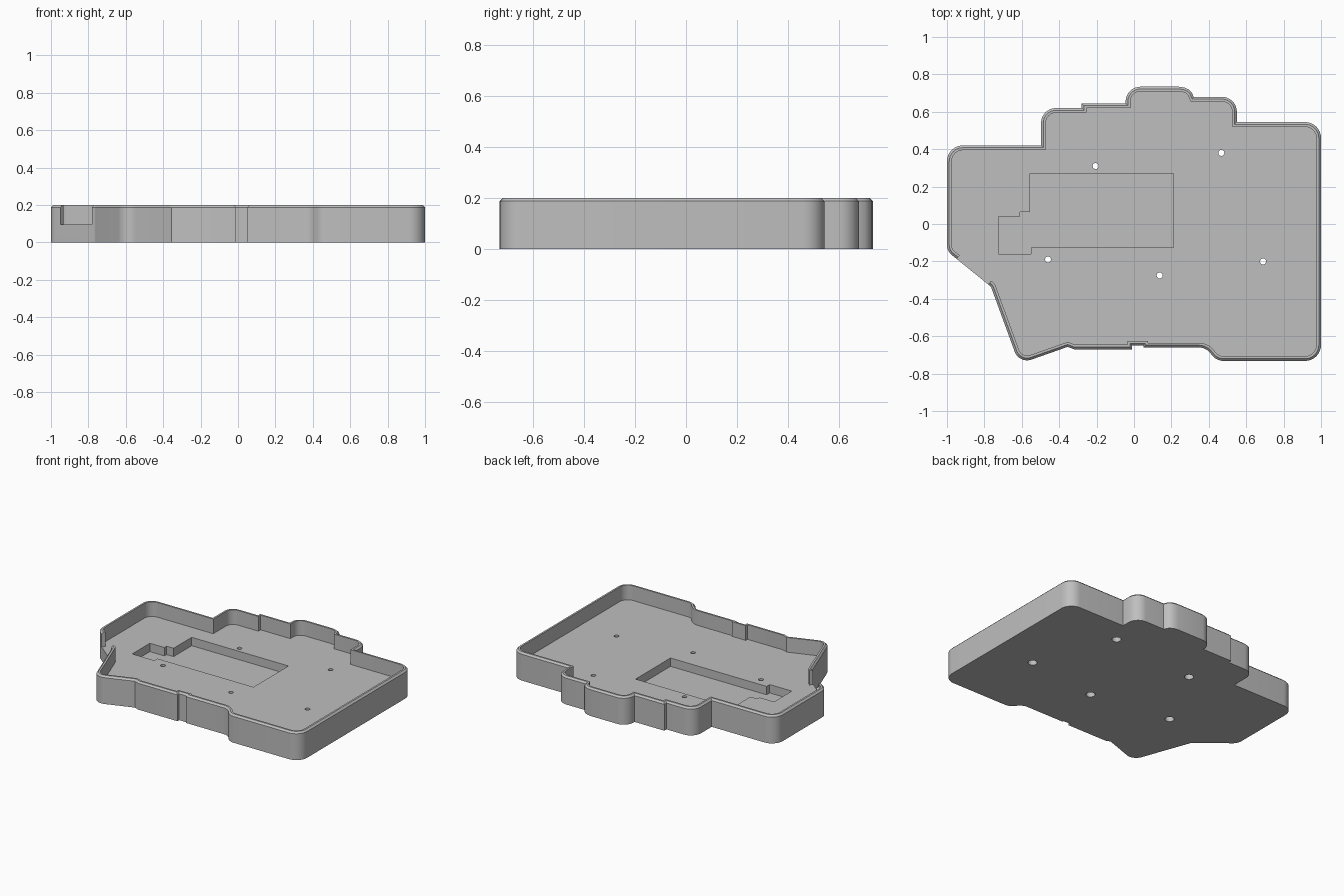
import bpy, bmesh, math
from mathutils import Vector

if "Cube" in bpy.data.objects:
    bpy.data.objects.remove(bpy.data.objects["Cube"])

HEIGHT, FLOOR, WALL, BEVEL = 0.2, 0.095, 0.025, 0.012

grey = bpy.data.materials.new("plain_grey")
grey.diffuse_color = (0.52, 0.52, 0.52, 1)
grey.use_nodes = True
grey.node_tree.nodes["Principled BSDF"].inputs["Base Color"].default_value = grey.diffuse_color


def fillet(corners, steps=8):
    """Round each (x, y, radius) corner of a closed outline."""
    out = []
    for i, (x, y, r) in enumerate(corners):
        p = Vector((x, y))
        if r == 0:
            out.append(p)
            continue
        a = (Vector(corners[i - 1][:2]) - p).normalized()
        b = (Vector(corners[(i + 1) % len(corners)][:2]) - p).normalized()
        half = a.angle(b) / 2
        centre = p + (a + b).normalized() * (r / math.sin(half))
        start = p + a * (r / math.tan(half)) - centre
        end = p + b * (r / math.tan(half)) - centre
        turn = math.atan2(start.x * end.y - start.y * end.x, start.dot(end))
        base = math.atan2(start.y, start.x)
        for k in range(steps + 1):
            t = base + turn * k / steps
            out.append(centre + Vector((math.cos(t), math.sin(t))) * r)
    return out


def inset(loop, d):
    """Mitred inward offset of a counter-clockwise outline."""
    out = []
    for i, p in enumerate(loop):
        e1 = (p - loop[i - 1]).normalized()
        e2 = (loop[(i + 1) % len(loop)] - p).normalized()
        n1, n2 = Vector((-e1.y, e1.x)), Vector((-e2.y, e2.x))
        out.append(p + (n1 + n2) * (d / (1 + n1.dot(n2))))
    return out


def loft(name, rings):
    """Closed solid through stacked (outline, z) rings."""
    bm = bmesh.new()
    rows = [[bm.verts.new((p[0], p[1], z)) for p in loop] for loop, z in rings]
    n = len(rows[0])
    for lo, hi in zip(rows, rows[1:]):
        for i in range(n):
            j = (i + 1) % n
            bm.faces.new((lo[i], lo[j], hi[j], hi[i]))
    bm.faces.new(rows[0][::-1])
    bm.faces.new(rows[-1])
    bmesh.ops.recalc_face_normals(bm, faces=bm.faces)
    mesh = bpy.data.meshes.new(name)
    bm.to_mesh(mesh)
    bm.free()
    mesh.materials.append(grey)
    obj = bpy.data.objects.new(name, mesh)
    bpy.context.collection.objects.link(obj)
    return obj


def cut(target, cutter):
    """Subtract the cutter and remove it."""
    mod = target.modifiers.new("cut", 'BOOLEAN')
    mod.operation, mod.solver, mod.object = 'DIFFERENCE', 'EXACT', cutter
    bpy.context.view_layer.objects.active = target
    bpy.ops.object.modifier_apply(modifier=mod.name)
    bpy.data.objects.remove(cutter)


def circle(x, y, r, n=20):
    return [(x + r * math.cos(2 * math.pi * k / n),
             y + r * math.sin(2 * math.pi * k / n)) for k in range(n)]


# Outer outline, counter-clockwise from the front left tip
outline = fillet([
    (-0.614, -0.748, 0.07), (-0.355, -0.657, 0.0), (-0.32, -0.67, 0.0),
    (-0.01, -0.67, 0), (-0.01, -0.65, 0), (0.05, -0.65, 0), (0.05, -0.66, 0),
    (0.385, -0.66, 0.08), (0.44, -0.732, 0.08),
    (1.0, -0.732, 0.085), (1.0, 0.545, 0.085), (0.55, 0.545, 0),
    (0.55, 0.68, 0.08), (0.319, 0.68, 0), (0.309, 0.703, 0), (0.292, 0.72, 0),
    (0.268, 0.73, 0), (0.24, 0.734, 0), (-0.045, 0.734, 0.08),
    (-0.045, 0.645, 0), (-0.28, 0.645, 0), (-0.28, 0.62, 0),
    (-0.497, 0.62, 0.08), (-0.497, 0.42, 0),
    (-1.0, 0.42, 0.085), (-1.0, -0.145, 0.07), (-0.765, -0.335, 0.035),
])

# Tray body with a bevelled outer rim
tray = loft("tray", [(outline, 0), (outline, HEIGHT - BEVEL),
                     (inset(outline, BEVEL), HEIGHT)])

# Main cavity
inner = inset(outline, WALL)
cut(tray, loft("cavity", [(inner, FLOOR), (inner, 0.3)]))

# Recess in the floor
pocket = [(-0.725, -0.16), (-0.55, -0.16), (-0.55, -0.125), (0.21, -0.125),
          (0.21, 0.27), (-0.555, 0.27), (-0.555, 0.065), (-0.61, 0.065),
          (-0.61, 0.04), (-0.725, 0.04)]
cut(tray, loft("pocket", [(pocket, 0.035), (pocket, 0.15)]))

# Opening through the slanted wall
a, b = Vector((-0.948, -0.187)), Vector((-0.78, -0.323))
d = (b - a).normalized()
n = Vector((-d.y, d.x)) * 0.06
gap = [a - n, b - n, b + n, a + n]
cut(tray, loft("opening", [(gap, FLOOR + 0.0003), (gap, 0.3)]))

# Screw holes, counterbored from below
for x, y in [(-0.205, 0.31), (0.467, 0.38), (-0.46, -0.19),
             (0.137, -0.275), (0.69, -0.2)]:
    wide, thin = circle(x, y, 0.03), circle(x, y, 0.016)
    cut(tray, loft("screw_hole", [(wide, -0.05), (wide, 0.06),
                                  (thin, 0.06), (thin, 0.15)]))

# Smooth the rounded corners, keep hard edges
bpy.ops.object.select_all(action='DESELECT')
tray.select_set(True)
bpy.context.view_layer.objects.active = tray
bpy.ops.object.shade_smooth_by_angle(angle=math.radians(25))
